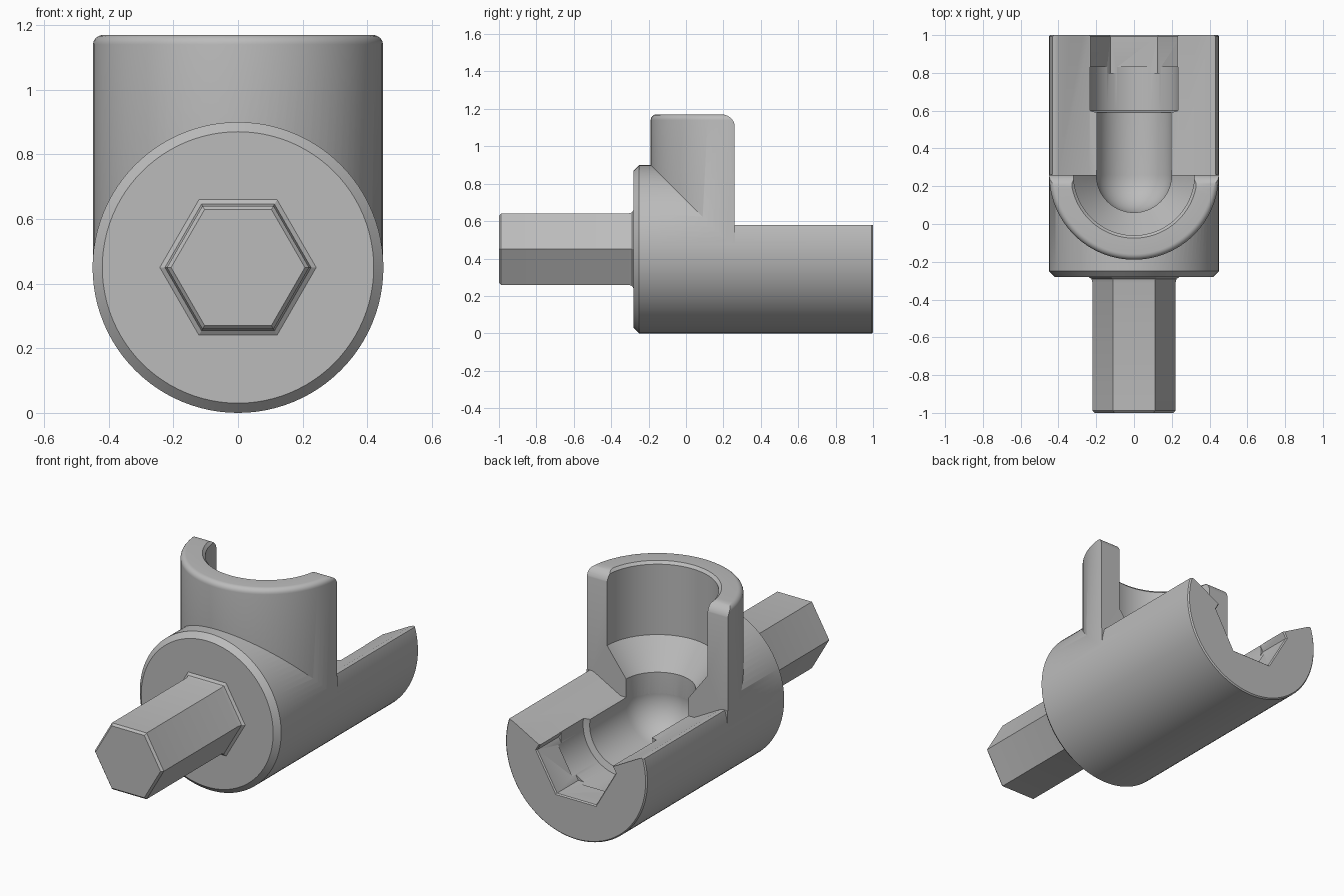
import bpy
import bmesh
from math import sin, cos, pi, radians

if "Cube" in bpy.data.objects:
    bpy.data.objects.remove(bpy.data.objects["Cube"], do_unlink=True)

AXIS_Z = 0.45    # height of the horizontal axis
COLLAR_Y = 0.26  # position of the vertical axis

grey = bpy.data.materials.new("plain grey")
grey.use_nodes = True
colour = (0.5, 0.5, 0.5, 1)
grey.diffuse_color = colour
grey.node_tree.nodes["Principled BSDF"].inputs["Base Color"].default_value = colour


def finish(name, bm):
    bmesh.ops.recalc_face_normals(bm, faces=bm.faces)
    mesh = bpy.data.meshes.new(name)
    bm.to_mesh(mesh)
    bm.free()
    mesh.materials.append(grey)
    obj = bpy.data.objects.new(name, mesh)
    bpy.context.collection.objects.link(obj)
    return obj


def lathe(name, profile, axis, sides=96):
    """Revolve (radius, distance) points about the horizontal or vertical axis."""
    bm = bmesh.new()
    rings = []
    for r, t in profile:
        ring = []
        for i in range(sides if r > 0 else 1):
            a = 2 * pi * i / sides
            u, v = r * cos(a), r * sin(a)
            ring.append(bm.verts.new((u, t, AXIS_Z + v) if axis == "y" else (u, COLLAR_Y + v, t)))
        rings.append(ring)
    for low, high in zip(rings, rings[1:]):
        for i in range(sides):
            j = (i + 1) % sides
            corners = [low[i % len(low)], low[j % len(low)], high[j % len(high)], high[i % len(high)]]
            bm.faces.new(list(dict.fromkeys(corners)))
    return finish(name, bm)


def prism(name, points, start, end, axis):
    """Extrude a cross-section along x or y."""
    bm = bmesh.new()
    verts = [bm.verts.new((start, u, z) if axis == "x" else (u, start, z)) for u, z in points]
    face = bm.faces.new(verts)
    new = bmesh.ops.extrude_face_region(bm, geom=[face])["geom"]
    shift = (end - start, 0, 0) if axis == "x" else (0, end - start, 0)
    bmesh.ops.translate(bm, vec=shift, verts=[g for g in new if isinstance(g, bmesh.types.BMVert)])
    return finish(name, bm)


def combine(target, other, operation):
    mod = target.modifiers.new(operation.lower(), "BOOLEAN")
    mod.operation = operation
    mod.solver = "EXACT"
    mod.object = other
    bpy.context.view_layer.objects.active = target
    bpy.ops.object.modifier_apply(modifier=mod.name)
    bpy.data.objects.remove(other, do_unlink=True)


def arc(cu, cv, r, first, last, steps):
    angles = [radians(first + (last - first) * i / steps) for i in range(steps + 1)]
    return [(cu + r * cos(a), cv + r * sin(a)) for a in angles]


# Horizontal barrel with chamfered front rim
body = lathe("socket_body", [(0, -0.28), (0.42, -0.28), (0.45, -0.25),
                             (0.45, 0.993), (0.443, 1), (0, 1)], "y")

# Upright collar: rounded rim, halved, with rounded upper corners
collar = lathe("collar", [(0, AXIS_Z), (0.449, AXIS_Z)]
               + arc(0.419, 1.14, 0.03, 0, 90, 6) + [(0, 1.17)], "z")
half = prism("collar_half", [(-0.6, 0.3), (0.262, 0.3)]
             + arc(0.192, 1.1, 0.07, 0, 90, 10) + [(0.18, 1.2), (-0.6, 1.2)], -0.7, 0.7, "x")
combine(collar, half, "INTERSECT")
combine(body, collar, "UNION")

# Open the rear of the barrel, with shoulders sloping inwards
side = [(0.235, 0.485), (0.40, 0.575), (0.415, 0.58), (0.6, 0.58), (0.6, 1.4)]
opening = prism("opening", side + [(-x, z) for x, z in reversed(side)], COLLAR_Y, 1.2, "y")
combine(body, opening, "DIFFERENCE")

# Stepped round channel with a domed inner end
dome = [(0, COLLAR_Y - 0.2)] + arc(0, COLLAR_Y, 0.2, -90, 0, 16)[1:]
channel = lathe("channel", dome + [(0.2, 0.59), (0.235, 0.6), (0.235, 0.83), (0, 0.83)], "y")
combine(body, channel, "DIFFERENCE")

# Hexagonal recess at the rear
recess = lathe("hex_recess", [(0, 0.8), (0.25, 0.8), (0.25, 0.993), (0.257, 1),
                              (0.257, 1.1), (0, 1.1)], "y", 6)
combine(body, recess, "DIFFERENCE")

# Vertical bore narrowing through a cone
bore = lathe("bore", [(0, AXIS_Z), (0.199, AXIS_Z), (0.199, 0.59), (0.32, 0.75),
                      (0.32, 1.155), (0.335, 1.17), (0.335, 1.3), (0, 1.3)], "z")
combine(body, bore, "DIFFERENCE")

# Hexagonal drive shaft with chamfered tip and flared root
shaft = lathe("hex_shaft", [(0, -1), (0.207, -1), (0.22, -0.988), (0.22, -0.31),
                            (0.226, -0.29), (0.242, -0.28), (0.242, -0.26), (0, -0.26)], "y", 6)
combine(body, shaft, "UNION")

bpy.ops.object.select_all(action="DESELECT")
body.select_set(True)
bpy.context.view_layer.objects.active = body
bpy.ops.object.shade_smooth_by_angle(angle=radians(30))
